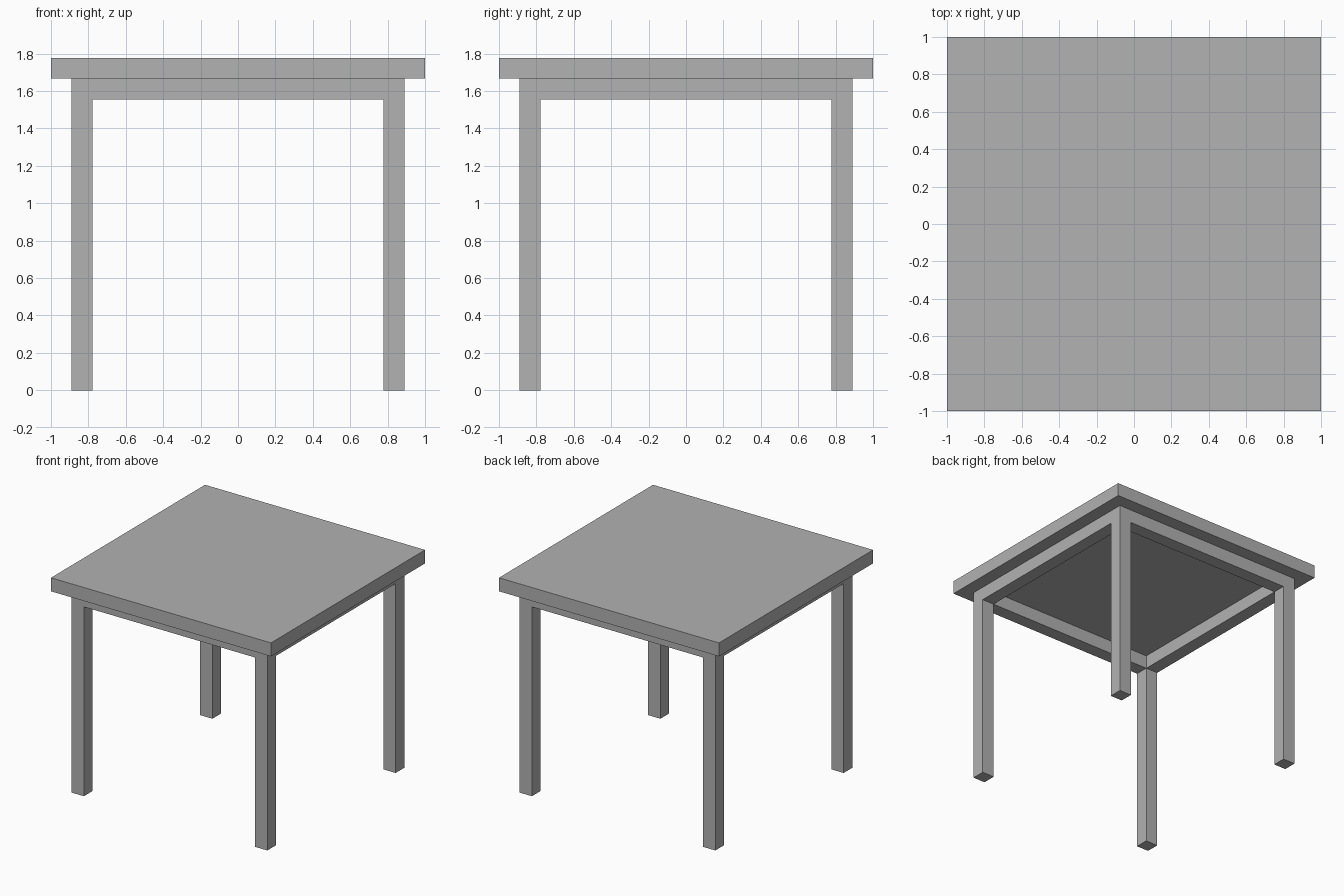
import bpy
import bmesh
from mathutils import Matrix, Vector

cube = bpy.data.objects.get("Cube")
if cube:
    bpy.data.objects.remove(cube, do_unlink=True)

# The whole table is laid out on one module
U = 2 / 18
LEG_TOP = 14 * U
INNER, OUTER = 7 * U, 8 * U

grey = bpy.data.materials.new("plain_grey")
grey.use_nodes = True
colour = (0.445, 0.445, 0.445, 1)
grey.diffuse_color = colour
grey.node_tree.nodes["Principled BSDF"].inputs["Base Color"].default_value = colour


def box(name, low, high):
    """Flat-shaded box between two opposite corners."""
    low, high = Vector(low), Vector(high)
    bm = bmesh.new()
    bmesh.ops.create_cube(bm, size=1, matrix=Matrix.Diagonal((*(high - low), 1)))
    mesh = bpy.data.meshes.new(name)
    bm.to_mesh(mesh)
    bm.free()
    mesh.materials.append(grey)
    obj = bpy.data.objects.new(name, mesh)
    obj.location = (low + high) / 2
    bpy.context.collection.objects.link(obj)
    return obj


# Table top
box("table_top", (-1, -1, LEG_TOP + U), (1, 1, LEG_TOP + 2 * U))

# Legs, up to the underside of the top
for x, side in ((-INNER - U, "right"), (INNER, "left")):
    for y, end in ((-INNER - U, "front"), (INNER, "back")):
        box(f"{end}_{side}_leg", (x, y, 0), (x + U, y + U, LEG_TOP + U))

# Apron rails between the legs, flush with them on both sides
for start, end, side in ((-OUTER, "front", "right"), (INNER, "back", "left")):
    box(f"{end}_apron", (-INNER, start, LEG_TOP), (INNER, start + U, LEG_TOP + U))
    box(f"{side}_apron", (start, -INNER, LEG_TOP), (start + U, INNER, LEG_TOP + U))
